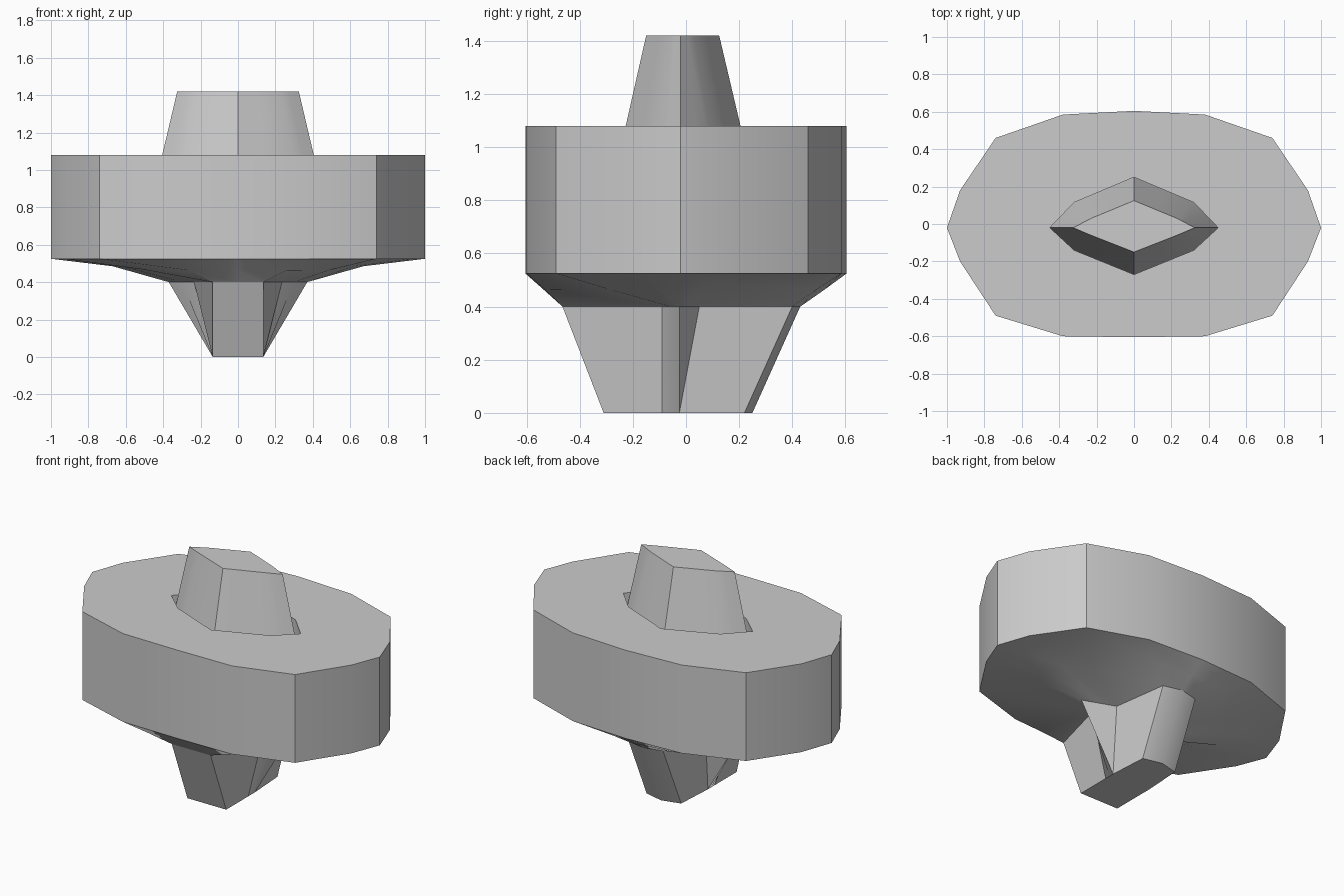
import bpy, bmesh
from math import radians

cube = bpy.data.objects.get("Cube")
if cube:
    bpy.data.objects.remove(cube)

grey = bpy.data.materials.new("plain_grey")
grey.use_nodes = True
grey.diffuse_color = (0.6, 0.6, 0.6, 1)
grey.node_tree.nodes["Principled BSDF"].inputs["Base Color"].default_value = (0.6, 0.6, 0.6, 1)


def densify(points):
    """Add a midpoint between each pair of points."""
    out = [points[0]]
    for a, b in zip(points, points[1:]):
        out += [((a[0] + b[0]) / 2, (a[1] + b[1]) / 2), b]
    return out


def ring(half, z):
    """Mirror a half outline (back to front) into a closed ring; z is one height or a list."""
    heights = z if isinstance(z, list) else [z] * len(half)
    side = [(x, y, h) for (x, y), h in zip(half, heights)]
    return side + [(-x, y, h) for x, y, h in side[-2:0:-1]]


def loft(name, rings, cap_low=False, cap_high=False):
    """Skin a stack of rings with equal point counts."""
    bm = bmesh.new()
    loops = [[bm.verts.new(p) for p in r] for r in rings]
    n = len(loops[0])
    for a, b in zip(loops, loops[1:]):
        for i in range(n):
            j = (i + 1) % n
            bm.faces.new((a[i], b[i], b[j], a[j]))
    if cap_low:
        bm.faces.new(loops[0])
    if cap_high:
        bm.faces.new(loops[-1][::-1])
    bmesh.ops.remove_doubles(bm, verts=bm.verts, dist=0.0005)
    mesh = bpy.data.meshes.new(name)
    bm.to_mesh(mesh)
    bm.free()
    mesh.materials.append(grey)
    obj = bpy.data.objects.new(name, mesh)
    bpy.context.collection.objects.link(obj)
    bpy.ops.object.select_all(action="DESELECT")
    obj.select_set(True)
    bpy.context.view_layer.objects.active = obj
    bpy.ops.object.shade_smooth_by_angle(angle=radians(30))
    return obj


# Half outlines, from the back round the left side to the front
rim = [(0, .605), (.38, .585), (.74, .46), (.93, .18), (1, -.02),
       (.93, -.2), (.74, -.49), (.38, -.6), (0, -.605)]
belly = [(0, .52), (.25, .49), (.46, .19), (.6, .09), (.67, -.02),
         (.62, -.13), (.49, -.29), (.26, -.53), (0, -.535)]
peg_top = [(0, .43), (.12, .4), (.17, .05), (.27, .013), (.37, -.025),
           (.3, -.058), (.235, -.09), (.135, -.465), (0, -.465)]
peg_foot = [(0, .25), (.12, .22), (.135, -.025), (.135, -.025), (.135, -.025),
            (.135, -.058), (.135, -.09), (.135, -.31), (0, -.31)]
socket = densify([(0, .25), (.32, .115), (.45, -.02), (.32, -.14), (0, -.27)])
knob_top = densify([(0, .125), (.23, .03), (.325, -.02), (.23, -.06), (0, -.15)])

belly_z = [.463, .463, .48, .485, .485, .485, .465, .463, .463]

# Tapered peg below
loft("lower_peg", [ring(peg_foot, 0), ring(peg_top, .4)], cap_low=True)

# Oval body with shallow underside and a socket sunk in its top
loft("oval_body", [ring(peg_top, .4), ring(belly, belly_z), ring(rim, .525),
                   ring(rim, 1.08), ring(socket, 1.08), ring(socket, .89)])

# Tapered knob rising out of the socket
loft("upper_knob", [ring(socket, .89), ring(knob_top, 1.42)], cap_high=True)
